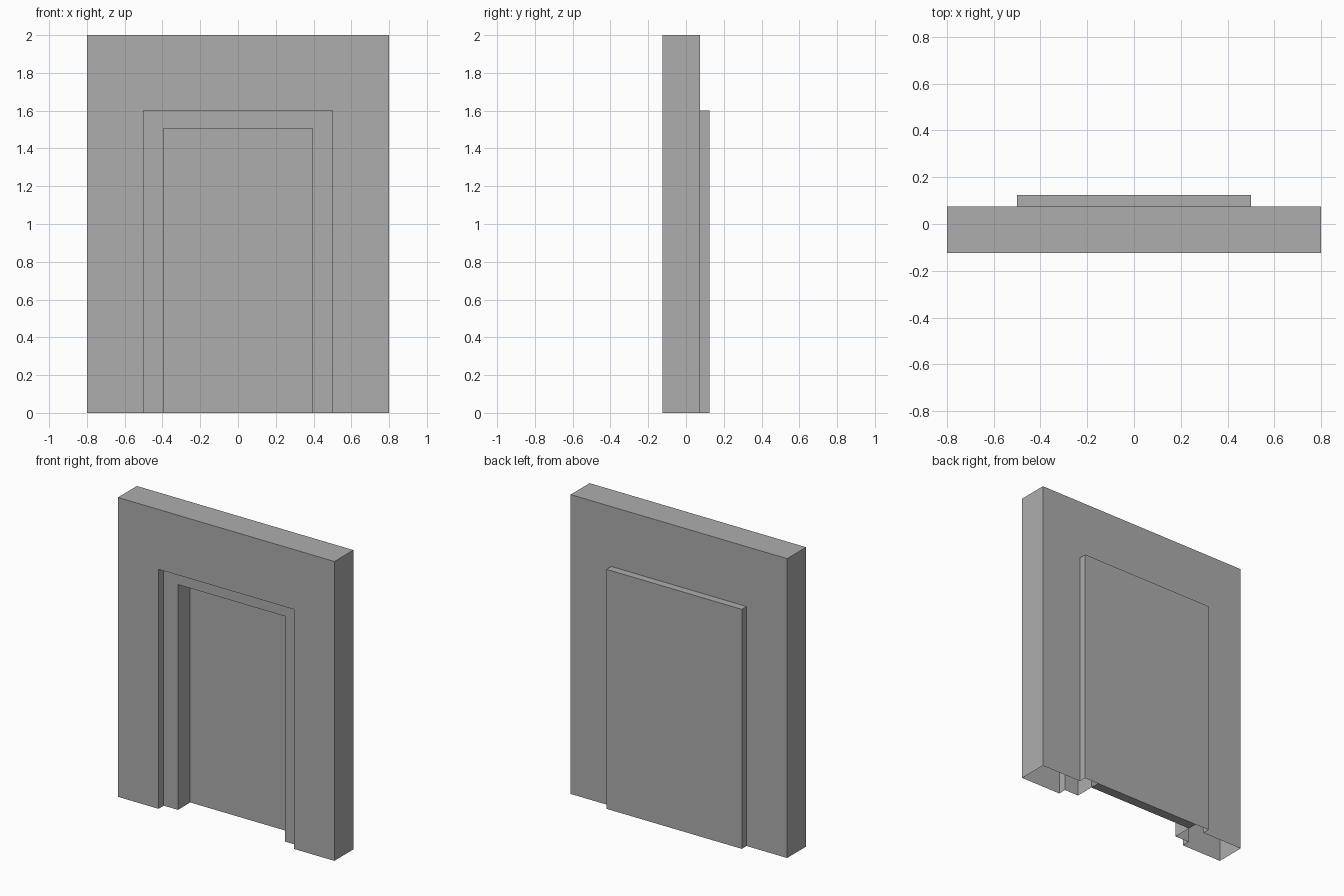
import bpy, bmesh

if "Cube" in bpy.data.objects:
    bpy.data.objects.remove(bpy.data.objects["Cube"])

# Plain grey finish
grey = bpy.data.materials.new("stone_grey")
grey.diffuse_color = (0.42, 0.42, 0.42, 1)
grey.use_nodes = True
grey.node_tree.nodes["Principled BSDF"].inputs["Base Color"].default_value = grey.diffuse_color

bm = bmesh.new()


def arch(half_width, height, y):
    """Square arch outline, open at the floor."""
    points = ((-half_width, 0), (-half_width, height),
              (half_width, height), (half_width, 0))
    return [bm.verts.new((x, y, z)) for x, z in points]


# Outlines from the back panel, around the wall, into the stepped doorway
outlines = [
    arch(0.50, 1.60, 0.125),    # back panel
    arch(0.50, 1.60, 0.075),
    arch(0.80, 2.00, 0.075),    # wall back
    arch(0.80, 2.00, -0.125),   # wall front
    arch(0.50, 1.60, -0.125),   # outer reveal
    arch(0.50, 1.60, -0.07),
    arch(0.395, 1.505, -0.07),  # inner reveal
    arch(0.395, 1.505, 0.06),
]
for a, b in zip(outlines, outlines[1:]):
    for i in range(3):
        bm.faces.new((a[i], a[i + 1], b[i + 1], b[i]))

# Back panel face and door face inside the doorway
bm.faces.new(outlines[0])
bm.faces.new(outlines[-1])
bmesh.ops.recalc_face_normals(bm, faces=bm.faces)

# Underside of the door, the rest of the base stays open
bm.faces.new([bm.verts.new((x, y, 0)) for x, y in
              ((-0.395, 0.06), (-0.395, 0.125), (0.395, 0.125), (0.395, 0.06))])

mesh = bpy.data.meshes.new("doorway_wall")
bm.to_mesh(mesh)
bm.free()
mesh.materials.append(grey)
wall = bpy.data.objects.new("doorway_wall", mesh)
bpy.context.collection.objects.link(wall)
